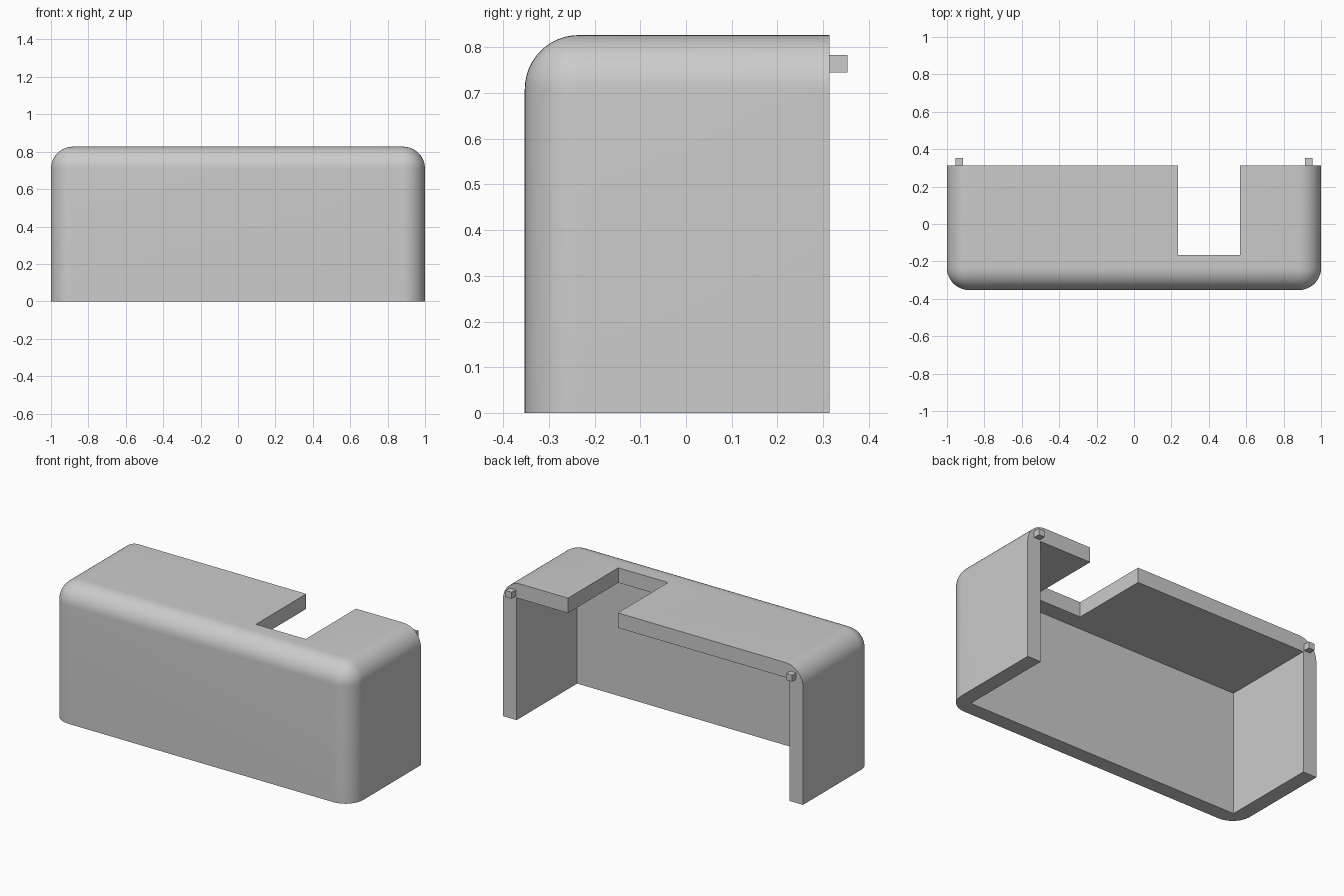
import bpy
import bmesh
from mathutils import Matrix, Vector

if "Cube" in bpy.data.objects:
    bpy.data.objects.remove(bpy.data.objects["Cube"], do_unlink=True)

FRONT, BACK, TOP = -0.353, 0.314, 0.827
WALL, RADIUS = 0.09, 0.118

grey = bpy.data.materials.new("plain grey")
grey.use_nodes = True
colour = (0.6, 0.6, 0.6, 1)
grey.diffuse_color = colour
grey.node_tree.nodes["Principled BSDF"].inputs["Base Color"].default_value = colour


def box(name, low, high, round_edge=None):
    """Axis-aligned box between two corners, with optional rounded edges."""
    low, high = Vector(low), Vector(high)
    bm = bmesh.new()
    bmesh.ops.create_cube(bm, size=1, matrix=Matrix.Translation((low + high) / 2)
                          @ Matrix.Diagonal((*(high - low), 1)))
    if round_edge:
        edges = [e for e in bm.edges if round_edge(e)]
        bmesh.ops.bevel(bm, geom=edges, offset=RADIUS, segments=12,
                        profile=0.5, affect='EDGES', clamp_overlap=True)
    mesh = bpy.data.meshes.new(name)
    bm.to_mesh(mesh)
    bm.free()
    mesh.materials.append(grey)
    obj = bpy.data.objects.new(name, mesh)
    bpy.context.collection.objects.link(obj)
    return obj


def cut(target, cutter):
    """Subtract the cutter from the target and discard it."""
    mod = target.modifiers.new("cut", 'BOOLEAN')
    mod.operation = 'DIFFERENCE'
    mod.solver = 'EXACT'
    mod.object = cutter
    bpy.context.view_layer.objects.active = target
    bpy.ops.object.modifier_apply(modifier=mod.name)
    bpy.data.objects.remove(cutter, do_unlink=True)


def is_outer(edge):
    """Edges shared by two of the front, top and side faces."""
    mid = (edge.verts[0].co + edge.verts[1].co) / 2
    return mid.z > 0.1 and mid.y < BACK - 0.01


# Rounded cover, open below and behind
cover = box("cover", (-1, FRONT, 0), (1, BACK, TOP), is_outer)
cut(cover, box("cavity_cutter", (-1 + WALL, FRONT + WALL, -0.2),
               (1 - WALL, BACK + 0.2, TOP - WALL)))

# Slot in the rear of the top panel
cut(cover, box("slot_cutter", (0.235, -0.165, 0.5), (0.567, BACK + 0.2, 1)))

bpy.ops.object.select_all(action='DESELECT')
cover.select_set(True)
bpy.context.view_layer.objects.active = cover
bpy.ops.object.shade_smooth_by_angle(angle=0.52)

# Small locating pegs on the rear rim
for side, name in ((-1, "right_peg"), (1, "left_peg")):
    x = side * 0.935
    box(name, (x - 0.02, BACK - 0.01, 0.745), (x + 0.02, 0.353, 0.784))
